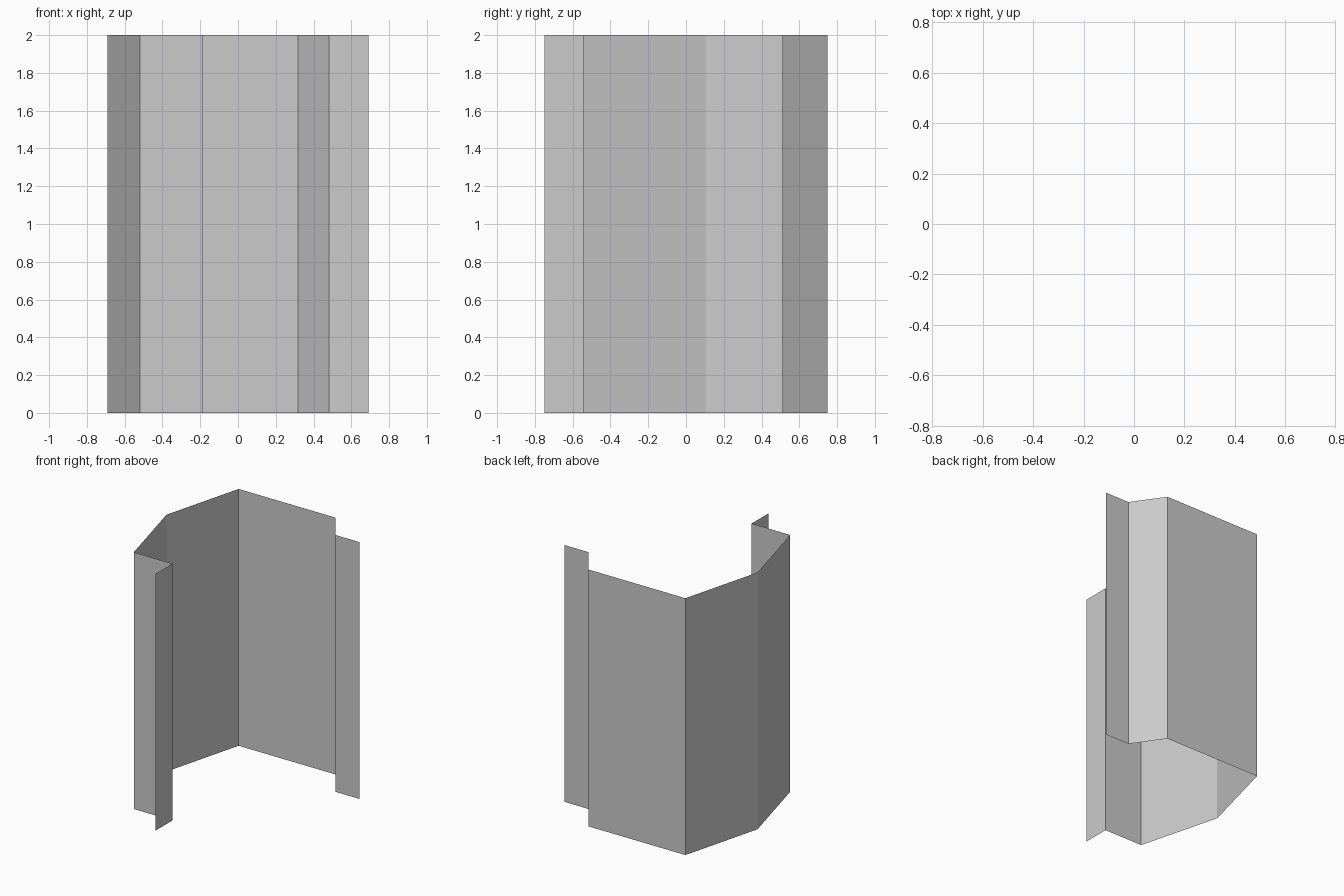
import bpy
import bmesh

cube = bpy.data.objects.get("Cube")
if cube:
    bpy.data.objects.remove(cube, do_unlink=True)

HEIGHT = 2.0

# Plain grey sheet material
grey = bpy.data.materials.new("light_grey")
grey.use_nodes = True
colour = (0.6, 0.6, 0.6, 1.0)
grey.diffuse_color = colour
grey.node_tree.nodes["Principled BSDF"].inputs["Base Color"].default_value = colour

# Folded outline, from the front flange around to the side flange
profile = [
    (-0.187, -0.75), (-0.187, -0.54), (-0.52, -0.54), (-0.69, 0.105),
    (-0.52, 0.75), (0.317, 0.75), (0.482, 0.512), (0.69, 0.512),
]

# Open sheet: raise the outline straight up
bm = bmesh.new()
base = [bm.verts.new((x, y, 0)) for x, y in profile]
top = [bm.verts.new((x, y, HEIGHT)) for x, y in profile]
for i in range(len(profile) - 1):
    bm.faces.new((base[i + 1], base[i], top[i], top[i + 1]))

mesh = bpy.data.meshes.new("folded_sheet")
bm.to_mesh(mesh)
bm.free()
mesh.materials.append(grey)
sheet = bpy.data.objects.new("folded_sheet", mesh)
bpy.context.scene.collection.objects.link(sheet)
